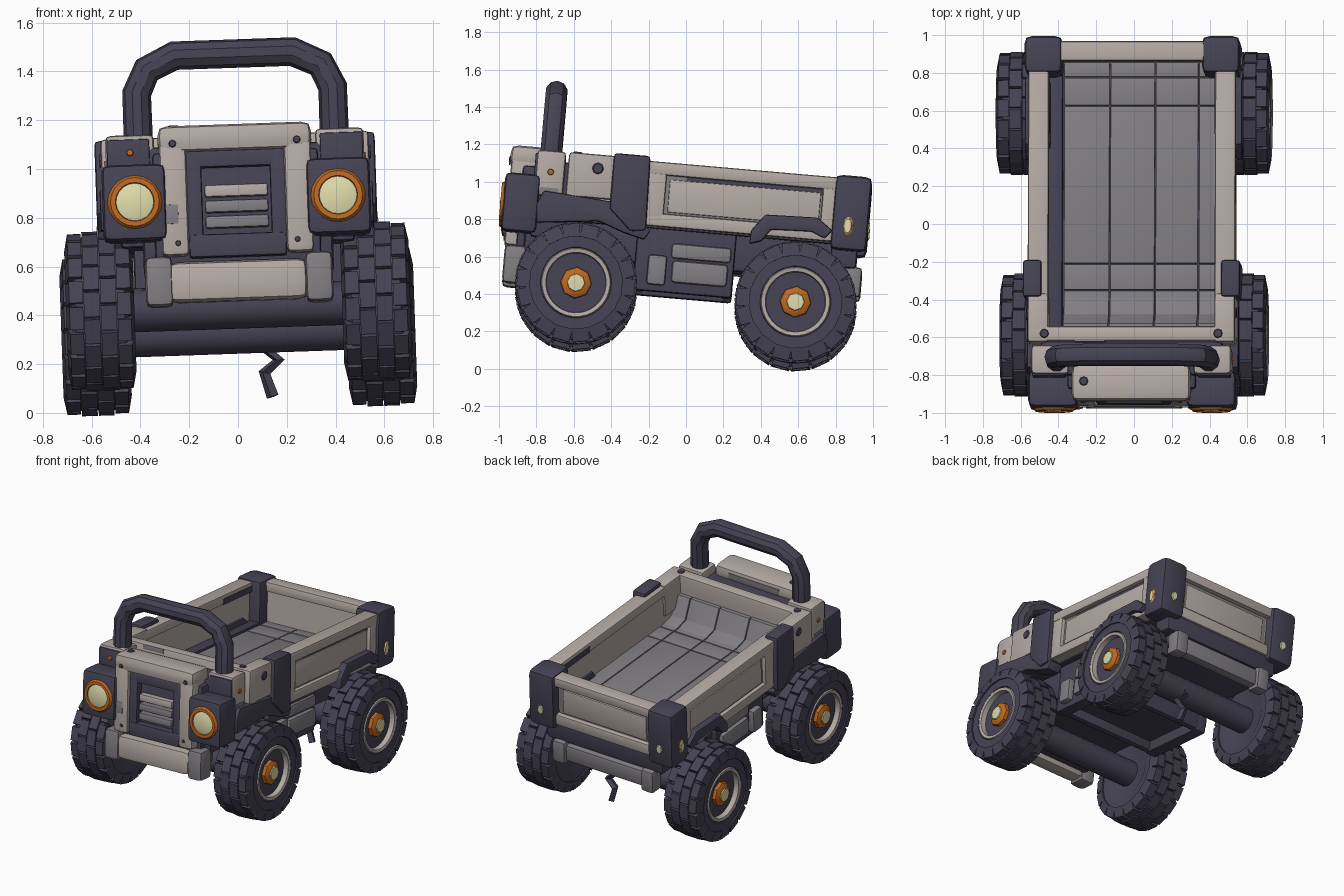
import bpy, bmesh, math
from mathutils import Matrix, Vector

if "Cube" in bpy.data.objects:
    bpy.data.objects.remove(bpy.data.objects["Cube"])


def material(name, rgb):
    m = bpy.data.materials.new(name)
    m.use_nodes = True
    m.diffuse_color = (*rgb, 1)
    bsdf = m.node_tree.nodes["Principled BSDF"]
    bsdf.inputs["Base Color"].default_value = (*rgb, 1)
    bsdf.inputs["Roughness"].default_value = 0.8
    return m


DARK = material("dark slate", (0.061, 0.057, 0.089))
BEIGE = material("worn beige paint", (0.46, 0.405, 0.375))
GREY = material("bare grey metal", (0.222, 0.21, 0.228))
ORANGE = material("orange trim", (0.52, 0.14, 0.015))
CREAM = material("cream lamp glass", (0.73, 0.70, 0.40))

# The whole vehicle sits nose-up and leans slightly to one side
PIVOT = Matrix.Translation((0, 0, 0.7))
TILT = (PIVOT @ Matrix.Rotation(math.radians(-2), 4, 'Y')
        @ Matrix.Rotation(math.radians(-5), 4, 'X') @ PIVOT.inverted())
SIDES = ((1, "left"), (-1, "right"))


def finish(name, bm, mat):
    bmesh.ops.recalc_face_normals(bm, faces=bm.faces)
    for f in bm.faces:
        f.smooth = True
    for e in bm.edges:
        e.smooth = e.is_manifold and e.calc_face_angle(0) < math.radians(35)
    mesh = bpy.data.meshes.new(name)
    bm.to_mesh(mesh)
    bm.free()
    mesh.transform(TILT)
    mesh.materials.append(mat)
    obj = bpy.data.objects.new(name, mesh)
    bpy.context.collection.objects.link(obj)


def add_box(bm, x, y, z):
    lo, hi = Vector((x[0], y[0], z[0])), Vector((x[1], y[1], z[1]))
    size = Vector(abs(c) for c in hi - lo)
    m = Matrix.Translation((lo + hi) / 2) @ Matrix.Diagonal((*size, 1))
    return bmesh.ops.create_cube(bm, size=1, matrix=m)["verts"]


def bevel_all(bm, width):
    if width:
        bmesh.ops.bevel(bm, geom=list(bm.edges), offset=width, segments=2,
                        profile=0.6, affect='EDGES', clamp_overlap=True)


def box(name, x, y, z, mat, bevel=0.015):
    bm = bmesh.new()
    add_box(bm, x, y, z)
    bevel_all(bm, bevel)
    finish(name, bm, mat)


def pair(name, x, y, z, mat, bevel=0.015):
    for s, side in SIDES:
        box(f"{side}_{name}", (s * x[0], s * x[1]), y, z, mat, bevel)


def prism(name, profile, x, mat, bevel=0.012):
    """Side outline in y and z, extruded across x."""
    bm = bmesh.new()
    face = bm.faces.new([bm.verts.new((x[0], y, z)) for y, z in profile])
    out = bmesh.ops.extrude_face_region(bm, geom=[face])["geom"]
    bmesh.ops.translate(bm, vec=(x[1] - x[0], 0, 0),
                        verts=[v for v in out if isinstance(v, bmesh.types.BMVert)])
    bevel_all(bm, bevel)
    finish(name, bm, mat)


def prism_pair(name, profile, x, mat, bevel=0.012):
    for s, side in SIDES:
        prism(f"{side}_{name}", profile, (s * x[0], s * x[1]), mat, bevel)


def lathe(name, profile, centre, direction, mat, segs=32, scale=(1, 1, 1)):
    """Revolve (radius, depth) points around an axis."""
    bm = bmesh.new()
    vs = [bm.verts.new((r, 0, d)) for r, d in profile]
    es = [bm.edges.new(p) for p in zip(vs, vs[1:])]
    bmesh.ops.spin(bm, geom=vs + es, cent=(0, 0, 0), axis=(0, 0, 1),
                   angle=math.tau, steps=segs)
    bmesh.ops.remove_doubles(bm, verts=bm.verts, dist=1e-4)
    turn = Vector(direction).to_track_quat('Z', 'Y').to_matrix().to_4x4()
    bm.transform(Matrix.Translation(centre) @ Matrix.Diagonal((*scale, 1)) @ turn)
    finish(name, bm, mat)


def tube(name, points, radius, mat, res=1):
    cu = bpy.data.curves.new(name, 'CURVE')
    cu.dimensions = '3D'
    cu.bevel_depth, cu.bevel_resolution, cu.use_fill_caps = radius, res, True
    sp = cu.splines.new('POLY')
    sp.points.add(len(points) - 1)
    for p, co in zip(sp.points, points):
        p.co = (*co, 1)
    tmp = bpy.data.objects.new(name + "_path", cu)
    mesh = bpy.data.meshes.new_from_object(tmp)
    bpy.data.objects.remove(tmp)
    bm = bmesh.new()
    bm.from_mesh(mesh)
    finish(name, bm, mat)


def button(name, centre, direction, radius, mat, height=0.008, segs=8, scale=(1, 1, 1)):
    lathe(name, [(0, height), (radius * 0.8, height), (radius, 0), (0, 0)],
          centre, direction, mat, segs, scale)


# Wheels: tyre, staggered tread lugs, trim ring and hub
def wheel(name, s, x, y):
    c, d = Vector((s * x, y, 0.387)), (s, 0, 0)
    lathe(name + "_tyre", [(0, -0.115), (0.16, -0.115), (0.19, -0.13), (0.265, -0.13),
          (0.305, -0.10), (0.305, 0.10), (0.265, 0.13), (0.19, 0.13), (0.175, 0.095),
          (0, 0.09)], c, d, DARK, 40)
    bm = bmesh.new()
    for row, (a, b, low, high) in enumerate(((-0.14, -0.07, 0.245, 0.316),
            (-0.067, -0.002, 0.29, 0.323), (0.002, 0.067, 0.29, 0.323),
            (0.07, 0.14, 0.245, 0.316))):
        half = 0.046 if row in (0, 3) else 0.051
        for i in range(18):
            vs = add_box(bm, (a, b), (-half, half), (low, high))
            for v in vs:
                if abs(v.co.x) > 0.1 and v.co.z > 0.3:
                    v.co.x *= 0.9
            turn = Matrix.Rotation(math.tau * (i + row % 2 / 2) / 18, 4, 'X')
            bmesh.ops.transform(bm, matrix=Matrix.Translation(c) @ turn, verts=vs)
    finish(name + "_tread", bm, DARK)
    lathe(name + "_trim_ring", [(0.158, 0.09), (0.162, 0.130), (0.182, 0.134),
          (0.188, 0.12), (0.188, 0.09)], c, d, BEIGE, 32)
    lathe(name + "_hub", [(0.086, 0.08), (0.082, 0.115), (0.058, 0.130), (0, 0.130)],
          c, d, ORANGE, 8)
    lathe(name + "_hub_cap", [(0.052, 0.12), (0.046, 0.137), (0, 0.140)], c, d, CREAM, 8)


wheel("front_left_wheel", 1, 0.558, -0.563)
wheel("front_right_wheel", -1, 0.574, -0.563)
wheel("rear_left_wheel", 1, 0.574, 0.615)
wheel("rear_right_wheel", -1, 0.597, 0.615)
for name, y in (("front", -0.563), ("rear", 0.615)):
    lathe(name + "_axle", [(0, -0.5), (0.09, -0.5), (0.09, 0.5), (0, 0.5)],
          (0, y, 0.385), (1, 0, 0), DARK, 12)

# Chassis, belly tray and side skirts
box("chassis", (-0.39, 0.39), (-0.86, 0.88), (0.53, 0.75), DARK, 0.03)
box("belly", (-0.38, 0.38), (-0.24, 0.25), (0.46, 0.70), DARK, 0)
for i, y in enumerate((-0.26, 0.22)):
    box(f"cross_member_{i}", (-0.38, 0.38), (y, y + 0.05), (0.395, 0.60), DARK)
pair("skirt", (0.34, 0.43), (-0.26, 0.27), (0.385, 0.74), DARK, 0.02)
pair("skirt_box", (0.40, 0.47), (-0.19, -0.09), (0.42, 0.58), GREY, 0.02)
pair("side_tank", (0.38, 0.46), (-0.06, 0.24), (0.44, 0.56), GREY, 0.025)
pair("side_tank_lid", (0.38, 0.45), (-0.07, 0.25), (0.57, 0.65), GREY, 0.02)
box("rear_underbody", (-0.46, 0.46), (0.78, 0.92), (0.60, 0.76), DARK, 0.02)
prism_pair("front_fender", [(-0.81, 0.795), (-0.777, 0.867), (-0.41, 0.84), (-0.19, 0.705),
           (-0.22, 0.652), (-0.331, 0.68), (-0.47, 0.73), (-0.803, 0.694)], (0.46, 0.56), DARK)
prism_pair("rear_fender", [(0.341, 0.68), (0.345, 0.75), (0.413, 0.842), (0.692, 0.85),
           (0.778, 0.788), (0.74, 0.742), (0.667, 0.773), (0.451, 0.765), (0.405, 0.699)],
           (0.44, 0.575), DARK)

# Bed floor: dark base with separate planks and a sloped front kick panel
box("bed_base", (-0.47, 0.47), (-0.62, 0.90), (0.72, 0.785), DARK, 0.01)
rows = (-0.50, -0.36, -0.22, 0.62, 0.77, 0.85)
for col, (a, b) in enumerate(((-0.37, -0.125), (-0.125, 0.115), (0.115, 0.345), (0.345, 0.46))):
    for row, (y0, y1) in enumerate(zip(rows, rows[1:])):
        box(f"floor_plank_{col}_{row}", (a + 0.003, b - 0.003), (y0 + 0.003, y1 - 0.003),
            (0.77, 0.80), GREY, 0.004)
    prism(f"kick_panel_{col}", [(-0.59, 0.78), (-0.59, 0.95), (-0.55, 0.95), (-0.49, 0.82),
          (-0.40, 0.80), (-0.40, 0.78)], (a + 0.003, b - 0.003), GREY, 0.004)
box("inner_skirting", (-0.46, -0.375), (-0.58, 0.86), (0.76, 0.81), DARK)

# Bed side walls with recessed panels
pair("wall_core", (0.455, 0.515), (-0.62, 0.88), (0.73, 1.05), BEIGE, 0)
pair("panel_gap", (0.50, 0.518), (-0.20, 0.78), (0.78, 1.02), GREY, 0)
pair("panel_shadow_gap", (0.50, 0.521), (-0.02, 0.72), (0.975, 1.01), DARK, 0)
pair("wall_panel", (0.50, 0.528), (-0.11, 0.70), (0.81, 0.985), BEIGE, 0.008)
pair("top_rail", (0.44, 0.55), (-0.65, 0.90), (1.005, 1.075), BEIGE, 0.018)
pair("bottom_rail", (0.45, 0.545), (-0.25, 0.82), (0.73, 0.80), BEIGE, 0.015)
pair("wall_front_stile", (0.48, 0.545), (-0.24, -0.13), (0.74, 1.04), BEIGE, 0.012)
pair("wall_rear_stile", (0.48, 0.545), (0.71, 0.80), (0.74, 1.04), BEIGE, 0.012)
pair("wall_nose", (0.44, 0.55), (-0.66, -0.40), (0.85, 1.085), BEIGE, 0.02)
prism_pair("middle_post", [(-0.42, 1.10), (-0.225, 1.10), (-0.215, 0.70), (-0.30, 0.69),
           (-0.42, 0.80)], (0.475, 0.575), DARK, 0.02)

# Bed front and rear walls
box("bed_front_wall", (-0.55, 0.55), (-0.655, -0.575), (0.76, 1.085), BEIGE, 0.02)
box("rear_wall_core", (-0.42, 0.42), (0.85, 0.90), (0.72, 1.05), BEIGE, 0)
box("rear_panel_gap", (-0.36, 0.36), (0.88, 0.903), (0.78, 1.02), GREY, 0)
box("rear_panel", (-0.33, 0.33), (0.88, 0.913), (0.81, 0.985), BEIGE, 0.008)
box("rear_top_rail", (-0.42, 0.42), (0.835, 0.94), (1.005, 1.075), BEIGE, 0.018)
box("rear_bottom_rail", (-0.42, 0.42), (0.84, 0.935), (0.72, 0.80), BEIGE, 0.015)
pair("rear_post", (0.37, 0.57), (0.77, 0.968), (0.69, 1.09), DARK, 0.04)
for s, side in SIDES:
    button(f"{side}_tail_trim", (s * 0.568, 0.860, 0.82), (s, 0, 0), 0.037, ORANGE, 0.005,
           10, (1, 0.8, 1.5))
    button(f"{side}_tail_lamp", (s * 0.571, 0.857, 0.82), (s, 0, 0), 0.032, CREAM, 0.007,
           10, (1, 0.75, 1.5))
    button(f"{side}_reverse_lamp", (s * 0.47, 0.967, 0.82), (0, 1, 0), 0.025, CREAM, 0.008,
           8, (1, 1, 1.4))
    button(f"{side}_bed_rivet", (s * 0.46, -0.615, 1.084), (0, 0, 1), 0.025, DARK)
    button(f"{side}_nose_rivet", (s * 0.549, -0.50, 1.01), (s, 0, 0), 0.032, DARK)

# Cab block, shoulders and hood
box("cab_core", (-0.48, 0.48), (-0.83, -0.64), (0.62, 1.03), DARK, 0.02)
box("nose_core", (-0.34, 0.34), (-0.90, -0.66), (0.52, 1.0), DARK, 0.02)
pair("shoulder", (0.33, 0.53), (-0.83, -0.675), (0.84, 1.085), BEIGE, 0.025)
pair("shoulder_plate", (0.35, 0.525), (-0.838, -0.81), (0.93, 1.065), DARK, 0.008)
box("hood", (-0.315, 0.315), (-0.972, -0.78), (0.995, 1.105), BEIGE, 0.04)
pair("grille_pillar", (0.20, 0.312), (-0.965, -0.82), (0.57, 1.04), BEIGE, 0.025)
button("hood_rivet", (-0.25, -0.87, 1.104), (0, 0, 1), 0.025, DARK)

# Worn patches where the paint has rubbed off
pair("shoulder_wear", (0.525, 0.533), (-0.80, -0.70), (0.845, 0.885), GREY, 0)
pair("rail_wear", (0.436, 0.45), (0.45, 0.82), (1.01, 1.05), DARK, 0)
box("pillar_wear", (-0.30, -0.24), (-0.967, -0.95), (0.70, 0.78), GREY, 0.004)
box("front_wall_wear", (-0.30, -0.14), (-0.66, -0.635), (1.05, 1.082), GREY, 0.004)
box("hood_back_wear", (-0.20, 0.20), (-0.80, -0.777), (1.03, 1.075), GREY, 0.004)

# Grille recess, inner frame and slats
pair("grille_frame_side", (0.14, 0.205), (-0.945, -0.88), (0.58, 1.0), DARK, 0.015)
box("grille_frame_top", (-0.2, 0.2), (-0.945, -0.88), (0.93, 1.0), DARK, 0.015)
box("grille_frame_bottom", (-0.2, 0.2), (-0.95, -0.88), (0.56, 0.655), DARK, 0.015)
for i in range(3):
    box(f"grille_slat_{i}", (-0.13, 0.13), (-0.94, -0.88), (0.68 + i * 0.064,
        0.73 + i * 0.064), BEIGE if i == 2 else GREY, 0.012)

# Headlights and marker lamps
pair("headlight_box", (0.288, 0.55), (-0.99, -0.80), (0.637, 0.95), DARK, 0.035)
for s, side in SIDES:
    c = (s * 0.417, -0.987, 0.793)
    lathe(f"{side}_headlight_ring", [(0.076, 0), (0.080, 0.017), (0.100, 0.017), (0.112, 0)],
          c, (0, -1, 0), ORANGE, 20)
    lathe(f"{side}_headlight_glass", [(0.080, 0), (0.077, 0.008), (0.05, 0.016), (0, 0.019)],
          c, (0, -1, 0), CREAM, 20)
    button(f"{side}_grille_rivet", (s * 0.255, -0.97, 1.03), (0, -1, 0), 0.016, DARK)
    button(f"{side}_pillar_rivet", (s * 0.245, -0.964, 0.62), (0, -1, 0), 0.012, DARK)
    button(f"{side}_side_marker", (s * 0.529, -0.75, 0.97), (s, 0, 0), 0.018, ORANGE)
button("front_marker", (-0.43, -0.837, 1.01), (0, -1, 0), 0.015, ORANGE)

# Bumpers
box("front_bumper", (-0.29, 0.28), (-0.955, -0.83), (0.38, 0.545), BEIGE, 0.04)
pair("front_bumper_cap", (0.272, 0.385), (-0.96, -0.83), (0.365, 0.57), GREY, 0.03)
box("front_bumper_mount", (-0.30, 0.30), (-0.87, -0.70), (0.42, 0.56), DARK)
box("rear_bumper", (-0.31, 0.31), (0.85, 0.935), (0.47, 0.59), GREY, 0.025)
pair("rear_bumper_cap", (0.30, 0.40), (0.85, 0.955), (0.45, 0.61), GREY, 0.025)

# Roll bar
half_bar = [(0.41, 1.04), (0.41, 1.26), (0.365, 1.355), (0.25, 1.41)]
tube("roll_bar", [(0.016 - x, -0.757, z) for x, z in half_bar]
     + [(x, -0.757, z) for x, z in reversed(half_bar)], 0.06, DARK, 3)

# Broken cable hanging under the rear axle
tube("loose_cable", [(0.15, 0.66, 0.42), (0.08, 0.68, 0.33), (0.15, 0.68, 0.27),
     (0.09, 0.69, 0.22), (0.12, 0.69, 0.12)], 0.026, DARK, 0)
